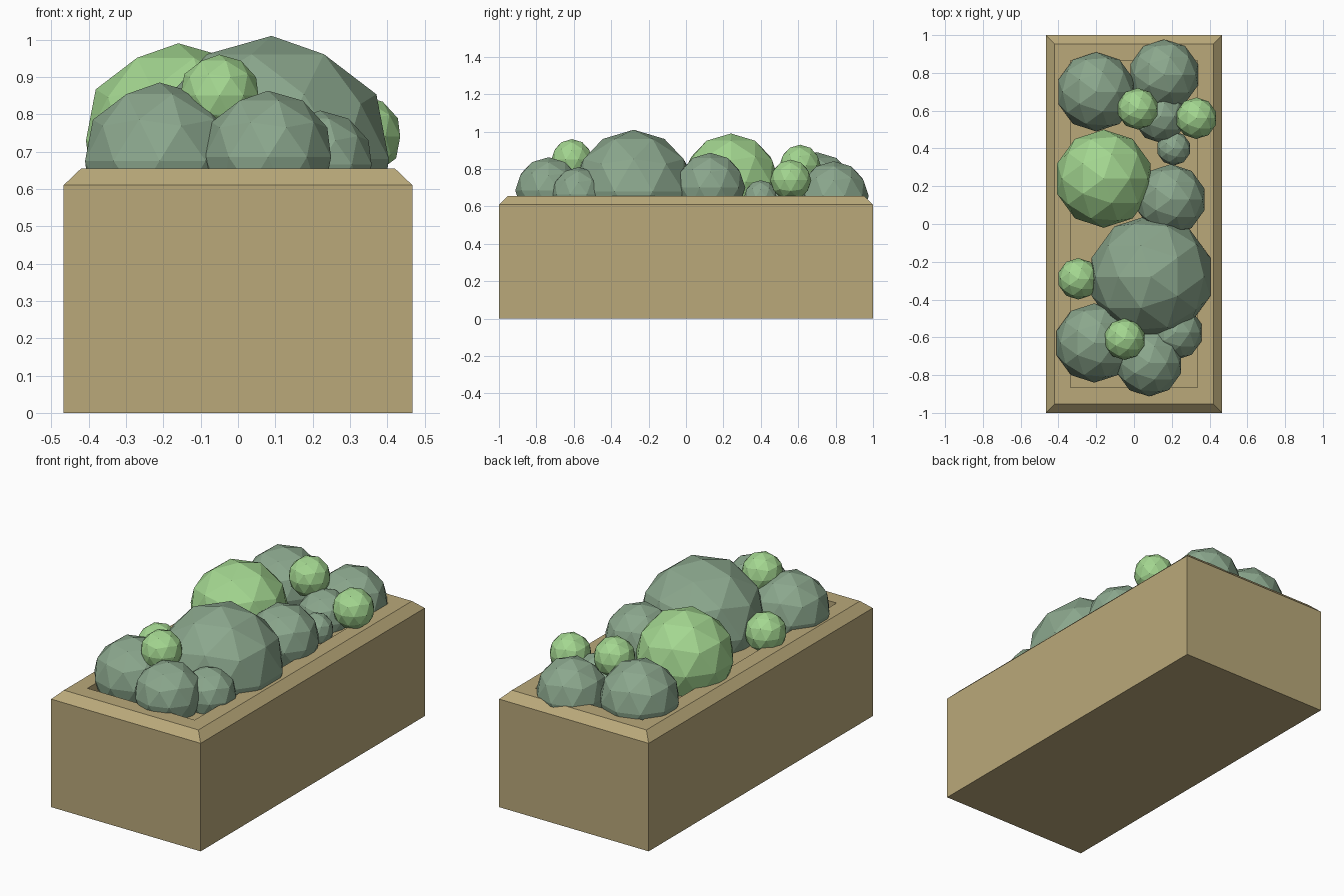
import bpy, bmesh, math

if "Cube" in bpy.data.objects:
    bpy.data.objects.remove(bpy.data.objects["Cube"])


def lin(c):
    c /= 255
    return c / 12.92 if c <= 0.04045 else ((c + 0.055) / 1.055) ** 2.4


def material(name, r, g, b):
    m = bpy.data.materials.new(name)
    m.diffuse_color = (lin(r), lin(g), lin(b), 1)
    m.use_nodes = True
    m.node_tree.nodes["Principled BSDF"].inputs["Base Color"].default_value = m.diffuse_color
    return m


tan = material("tan planter", 186, 169, 122)
dark = material("dark foliage", 139, 167, 141)
light = material("light foliage", 163, 214, 144)


def finish(bm, name, mat):
    bmesh.ops.recalc_face_normals(bm, faces=bm.faces)
    me = bpy.data.meshes.new(name)
    bm.to_mesh(me)
    bm.free()
    me.materials.append(mat)
    ob = bpy.data.objects.new(name, me)
    bpy.context.collection.objects.link(ob)
    return ob


# Planter: stacked rectangles (half width, half length, height), recessed top
levels = [(0.467, 1.0, 0), (0.467, 1.0, 0.61), (0.42, 0.953, 0.655),
          (0.335, 0.865, 0.655), (0.335, 0.865, 0.605)]
bm = bmesh.new()
rings = [[bm.verts.new((sx * w, sy * l, z))
          for sx, sy in ((-1, -1), (1, -1), (1, 1), (-1, 1))]
         for w, l, z in levels]
for a, b in zip(rings, rings[1:]):
    for i in range(4):
        j = (i + 1) % 4
        bm.faces.new((a[i], a[j], b[j], b[i]))
bm.faces.new(rings[0][::-1])
bm.faces.new(rings[-1])
finish(bm, "planter_box", tan)


# Faceted round bushes: x, y, z, radius
def bush(name, mat, x, y, z, r, turn=0):
    bm = bmesh.new()
    bmesh.ops.create_icosphere(bm, subdivisions=2, radius=r)
    ob = finish(bm, name, mat)
    ob.location = (x, y, z)
    ob.rotation_euler.z = math.radians(turn)


dark_bushes = [(-0.20, 0.70, 0.68, 0.21), (0.16, 0.79, 0.655, 0.187),
               (0.14, 0.57, 0.65, 0.14), (0.21, 0.40, 0.65, 0.09),
               (0.195, 0.13, 0.70, 0.187), (0.09, -0.28, 0.68, 0.33, 180),
               (-0.21, -0.63, 0.675, 0.21), (0.08, -0.735, 0.685, 0.178),
               (0.22, -0.575, 0.665, 0.145)]
light_bushes = [(0.02, 0.61, 0.82, 0.11), (0.33, 0.56, 0.74, 0.11),
                (-0.16, 0.24, 0.73, 0.26), (-0.295, -0.29, 0.70, 0.11),
                (-0.05, -0.61, 0.85, 0.11)]
for i, b in enumerate(dark_bushes):
    bush(f"dark_bush_{i + 1}", dark, *b)
for i, b in enumerate(light_bushes):
    bush(f"light_bush_{i + 1}", light, *b)
